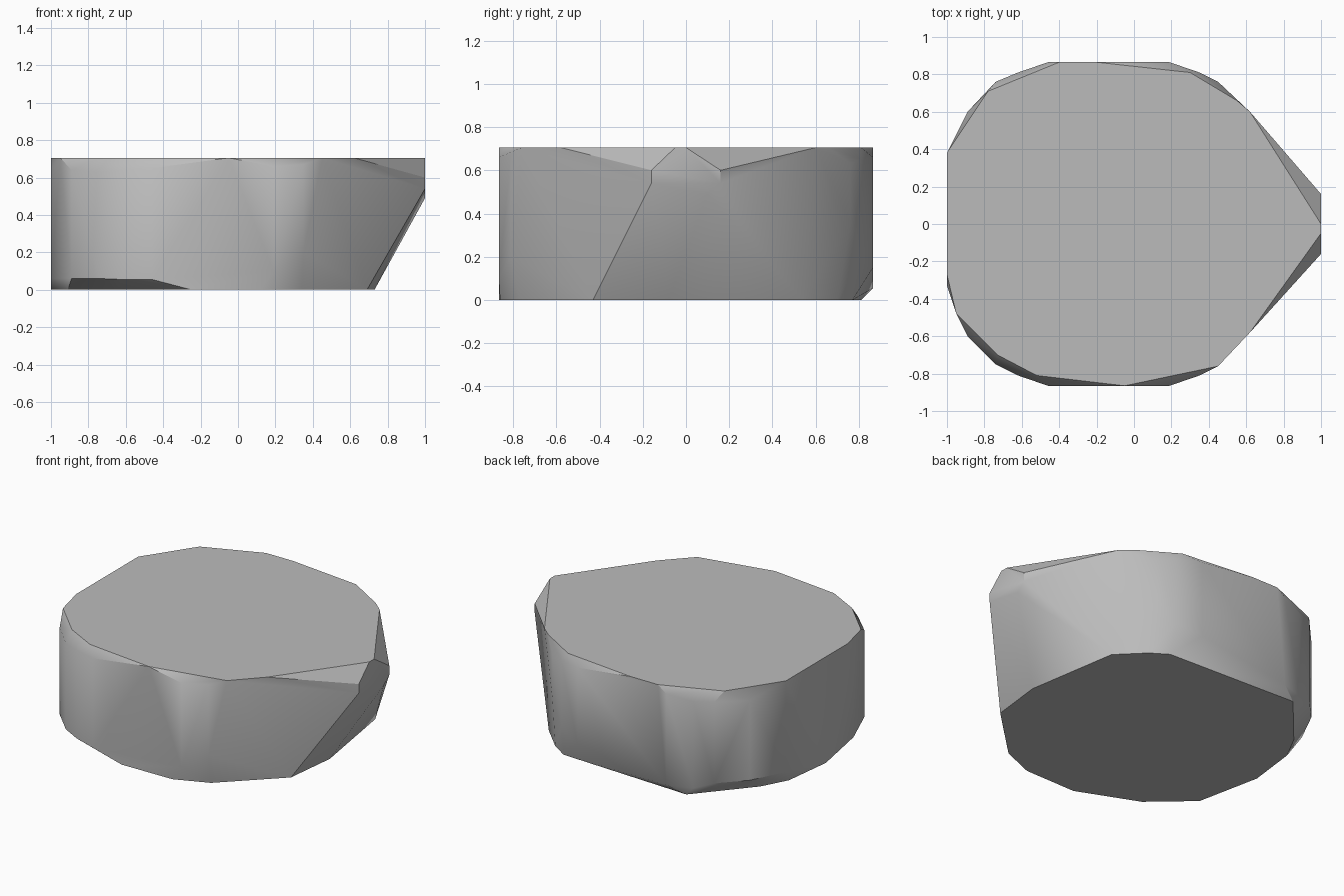
import bpy, bmesh, math

cube = bpy.data.objects.get("Cube")
if cube:
    bpy.data.objects.remove(cube, do_unlink=True)

HEIGHT = 0.705

# Outline of the flat top
top = [(1, 0), (.62, .6), (.55, .66), (.3, .81), (-.2, .865), (-.4, .865),
       (-.78, .71), (-1, .38), (-1, -.27), (-.95, -.48), (-.73, -.7),
       (-.52, -.81), (-.05, -.865), (.45, -.76), (.62, -.58), (1, -.05)]

# Outline of the flat underside
base = [(.69, -.43), (.73, -.08), (.63, .54), (.47, .7), (.36, .77),
        (-.57, .81), (-.87, .46), (-.96, .29), (-1, -.04), (-.91, -.47),
        (-.65, -.7), (-.25, -.865), (.12, -.86), (.34, -.77)]

# Widest outline: x, y, and the heights between which the wall is full
girth = [(.45, .76, .35, .63), (.35, .81, .2, .65), (.19, .865, .15, .66),
         (-.46, .865, .055, .66), (-.62, .81, .055, .63), (-.74, .76, .1, .64),
         (-.89, .6, .1, .63), (-1, .38, .1, .7), (-1, -.33, .06, .65),
         (-.89, -.6, .06, .64), (-.74, -.75, .06, .63), (-.62, -.81, .055, .64),
         (-.46, -.865, .055, .65), (.19, -.865, .1, .66), (.35, -.81, .2, .67)]

# Small flat facet on the pointed end
tip = [(1, -.16, .6), (1, .16, .6), (1, .16, .54), (1, .1, .49), (1, -.16, .54)]

points = [(x, y, HEIGHT) for x, y in top] + [(x, y, 0) for x, y in base] + tip
for x, y, low, high in girth:
    points += [(x, y, low), (x, y, high)]

# Stone body as the hull of these outlines
bm = bmesh.new()
for p in points:
    bm.verts.new(p)
hull = bmesh.ops.convex_hull(bm, input=bm.verts)
loose = [v for v in bm.verts if not v.link_faces]
bmesh.ops.delete(bm, geom=loose, context='VERTS')
bmesh.ops.dissolve_limit(bm, angle_limit=math.radians(1),
                         verts=bm.verts, edges=bm.edges)
bmesh.ops.recalc_face_normals(bm, faces=bm.faces)
mesh = bpy.data.meshes.new("stone")
bm.to_mesh(mesh)
bm.free()
stone = bpy.data.objects.new("stone", mesh)
bpy.context.collection.objects.link(stone)

# Single grey colour
grey = bpy.data.materials.new("stone_grey")
grey.use_nodes = True
colour = (.5, .5, .5, 1)
grey.diffuse_color = colour
grey.node_tree.nodes["Principled BSDF"].inputs["Base Color"].default_value = colour
mesh.materials.append(grey)

# Soft walls with crisp rims
bpy.context.view_layer.objects.active = stone
stone.select_set(True)
bpy.ops.object.shade_smooth_by_angle(angle=math.radians(30))
